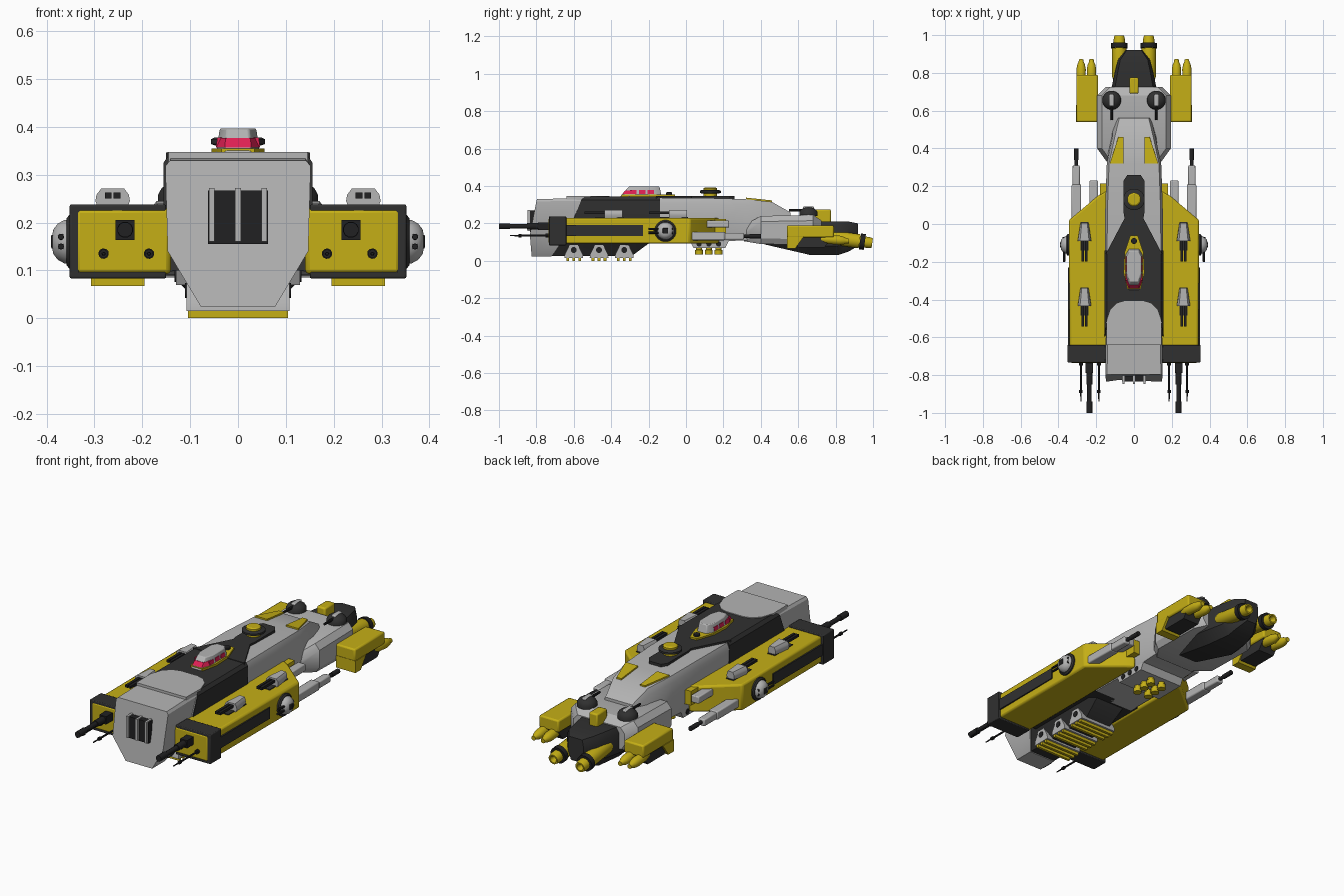
import bpy, bmesh, math
from mathutils import Vector


def material(name, r, g, b):
    m = bpy.data.materials.new(name)
    m.diffuse_color = (r, g, b, 1)
    return m


YELLOW = material("yellow paint", .56, .43, .008)
GREY = material("light grey", .46, .46, .46)
DARK = material("charcoal", .03, .03, .03)
BLACK = material("gun black", .015, .015, .016)
RED = material("red glass", .75, .015, .09)


def finish(name, bm, mat, mirror=False, bevel=0):
    bmesh.ops.recalc_face_normals(bm, faces=bm.faces[:])
    me = bpy.data.meshes.new(name)
    bm.to_mesh(me)
    bm.free()
    me.materials.append(mat)
    ob = bpy.data.objects.new(name, me)
    bpy.context.collection.objects.link(ob)
    if bevel:
        b = ob.modifiers.new("bevel", 'BEVEL')
        b.width, b.segments, b.limit_method = bevel, 2, 'ANGLE'
    if mirror:
        ob.modifiers.new("mirror", 'MIRROR')
    return ob


def loft(name, rings, mat, mirror=False, bevel=0):
    """Skin a series of equal-length 3D rings and cap the ends."""
    bm = bmesh.new()
    rows = [[bm.verts.new(p) for p in r] for r in rings]
    n = len(rows[0])
    for a, b in zip(rows, rows[1:]):
        for i in range(n):
            bm.faces.new((a[i], a[(i + 1) % n], b[(i + 1) % n], b[i]))
    bm.faces.new(rows[0])
    bm.faces.new(rows[-1])
    return finish(name, bm, mat, mirror, bevel)


def sym(half):
    """Close a half outline of (x, y, z) points across x = 0."""
    return half + [(-x, y, z) for x, y, z in reversed(half)]


def box(name, x, y, z, mat, mirror=False, bevel=0):
    ring = lambda h: [(x[0], y[0], h), (x[1], y[0], h), (x[1], y[1], h), (x[0], y[1], h)]
    return loft(name, [ring(z[0]), ring(z[1])], mat, mirror, bevel)


def plate(name, pts, z, mat, mirror=False, bevel=0):
    return loft(name, [[(x, y, h) for x, y in pts] for h in z], mat, mirror, bevel)


def side_prism(name, pts, x, mat, mirror=False, bevel=0):
    return loft(name, [[(h, y, z) for y, z in pts] for h in x], mat, mirror, bevel)


def lathe(name, start, axis, profile, mat, mirror=False, n=20):
    """Turn (distance, radius) pairs about an axis."""
    a = Vector(axis).normalized()
    u = a.orthogonal().normalized()
    v = a.cross(u)
    s = Vector(start)
    rings = []
    for d, r in profile:
        rings.append([s + a * d + (u * math.cos(t) + v * math.sin(t)) * r
                      for t in [2 * math.pi * i / n for i in range(n)]])
    return loft(name, rings, mat, mirror)


# --- nose block
loft("nose", [
    sym([(.077, -.825, .023), (.147, -.835, .14), (.152, -.80, .318), (.142, -.797, .33)]),
    sym([(.077, -.72, .023), (.147, -.64, .14), (.149, -.56, .32), (.14, -.50, .337)])], GREY)
plate("nose_top_arch", [(-.145, -.64), (.145, -.64), (.147, -.52), (.125, -.455), (.09, -.42), (.05, -.408),
                        (-.05, -.408), (-.09, -.42), (-.125, -.455), (-.147, -.52)], (.325, .347), GREY)
box("nose_intake", (-.063, .063), (-.835, -.79), (.155, .267), BLACK)
for x in (-.055, 0, .055):
    box("intake_bar", (x - .006, x + .006), (-.848, -.80), (.16, .272), GREY)

# --- dark armoured hull and keel
loft("armour_hull", [
    sym([(.145, -.63, .10), (.156, -.63, .15), (.156, -.56, .325), (.143, -.54, .343)]),
    sym([(.145, -.14, .10), (.156, -.14, .15), (.156, -.14, .325), (.143, -.14, .343)])], DARK)
loft("keel", [
    sym([(.074, -.75, .026), (.14, -.7, .14)]),
    sym([(.074, -.29, .026), (.14, -.26, .14)]),
    sym([(.085, -.19, .10), (.14, -.17, .14)])], DARK)
plate("armour_taper", sym_pts := [(-.15, -.16), (.15, -.16), (.05, .03), (.055, .06), (.055, .23), (.035, .26),
                                  (-.035, .26), (-.055, .23), (-.055, .06), (-.05, .03)], (.32, .346), DARK)

# --- grey middle hull sloping to the stern
loft("middle_hull", [
    sym([(.13, y, b), (.5 * (w + .15), y, b + .04), (w + .012, y, t - .03), (w, y, t)])
    for y, b, t, w in ((-.18, .10, .336, .143), (.1, .10, .336, .14), (.32, .11, .33, .132),
                       (.46, .10, .315, .102), (.56, .10, .258, .078))], GREY)
loft("slope_insert", [[(.055, .32, .3), (.13, .32, .3), (.128, .32, .338), (.055, .32, .338)],
                      [(.055, .46, .29), (.085, .46, .29), (.083, .46, .323), (.055, .46, .323)]], YELLOW, True)

# --- stern block and dark tail
loft("stern_block", [
    sym([(w - .02, y, b), (w, y, b + .03), (w, y, t - .03), (w - .025, y, t)])
    for y, b, t, w in ((.31, .105, .19, .13), (.40, .09, .24, .195), (.68, .085, .245, .195),
                       (.725, .10, .215, .15))], GREY)
loft("tail", [
    sym([(w * .6, y, b), (w, y, b + .05), (w, y, t - .03), (w * .85, y, t)])
    for y, b, t, w in ((.42, .088, .18, .09), (.67, .03, .21, .13), (.81, .03, .21, .10),
                       (.87, .05, .21, .085), (.92, .08, .20, .045))], DARK)
box("tail_fin_block", (-.025, .025), (.69, .775), (.19, .275), YELLOW, bevel=.008)

# --- stern engines
lathe("main_engine", (.078, .76, .128), (0, 1, -.14),
      [(0, .03), (.02, .038), (.17, .038), (.17, .03), (.22, .03), (.238, .026), (.238, .018), (.2, .01)], YELLOW, True)
lathe("engine_collar", (.078, .76, .128), (0, 1, -.14), [(.172, .03), (.172, .043), (.198, .043), (.198, .03)], BLACK, True)
box("side_engine", (.19, .305), (.54, .79), (.125, .19), YELLOW, True, .008)
side_prism("side_engine_front", [(.54, .13), (.54, .067), (.585, .067), (.63, .13)], (.195, .307), YELLOW, True)
side_prism("side_engine_belly", [(.575, .13), (.60, .072), (.74, .072), (.785, .13)], (.20, .295), DARK, True)
for x in (.225, .28):
    lathe("side_nozzle", (x, .72, .118), (0, 1, -.08),
          [(0, .015), (.03, .024), (.1, .025), (.125, .02), (.14, .013), (.152, .012), (.152, .006)], YELLOW, True)

# --- side pods
plate("side_pod", [(.14, -.735), (.34, -.735), (.345, .02), (.19, .15), (.14, .18)], (.092, .23), YELLOW, True, .01)
for nm, x, z in (("top", (.15, .352), (.215, .238)), ("bottom", (.15, .352), (.083, .1)), ("outer", (.33, .352), (.083, .238))):
    box("pod_collar_" + nm, x, (-.733, -.64), z, DARK, True, .004)
box("pod_side_panel", (.335, .349), (-.64, -.23), (.133, .192), DARK, True)
box("pod_tail_wedge", (.13, .18), (.1, .215), (.15, .225), YELLOW, True)
box("pod_gun_mount", (.216, .256), (-.79, -.72), (.164, .205), BLACK, True)
lathe("pod_main_gun", (.236, -.73, .185), (0, -1, 0),
      [(0, .017), (.12, .017), (.12, .012), (.21, .012), (.21, .016), (.27, .016), (.27, .008)], BLACK, True, 12)
for x in (.186, .281):
    lathe("pod_light_gun", (x, -.72, .135), (0, -1, 0),
          [(0, .011), (.03, .011), (.03, .005), (.16, .005), (.16, .009), (.175, .009), (.175, .004), (.22, .003)], BLACK, True, 10)

# --- turrets on top of the pods
for y in (-.05, -.395):
    plate("pod_turret_base", [(.24, y - .09), (.284, y - .09), (.284, y + .06), (.24, y + .06)], (.225, .234), DARK, True)
    loft("pod_turret", [[(.262 - w, y - .04, z), (.262 + w, y - .04, z), (.262 + .6 * w, y + .055, z), (.262 - .6 * w, y + .055, z)]
                        for w, z in ((.03, .23), (.036, .245), (.034, .258), (.024, .271))], GREY, True)
    for x in (.253, .271):
        box("pod_turret_gun", (x - .007, x + .007), (y - .148, y - .02), (.25, .263), BLACK, True)

# --- ball turrets on the pod sides
lathe("ball_turret_rim", (.33, -.11, .16), (1, 0, 0), [(0, .058), (.022, .058), (.028, .05)], DARK, True)
lathe("ball_turret", (.345, -.11, .16), (1, 0, 0), [(0, .048), (.018, .046), (.032, .038), (.041, .026), (.044, .01)], GREY, True)
for z in (.15, .17):
    lathe("ball_turret_gun", (.37, -.07, z), (0, -1, 0), [(0, .008), (.13, .006)], BLACK, True, 8)
box("ball_turret_slot", (.355, .391), (-.125, -.095), (.145, .175), BLACK, True, .004)

# --- rear-facing guns behind the pods
box("rear_gun_body", (.28, .33), (.0, .21), (.11, .155), GREY, True, .006)
box("rear_gun_sleeve", (.287, .325), (.2, .31), (.113, .15), GREY, True, .006)
lathe("rear_gun_barrel", (.305, .3, .132), (0, 1, 0), [(0, .009), (.04, .009), (.04, .012), (.1, .012), (.1, .006)], BLACK, True, 12)
box("rear_stub", (.19, .235), (.09, .23), (.177, .215), GREY, True, .005)

# --- bridge
plate("bridge_base", [(-.035, -.345), (.035, -.345), (.055, -.26), (.05, -.15), (.02, -.06), (-.02, -.06), (-.05, -.15), (-.055, -.26)],
      (.34, .355), YELLOW)
lathe("bridge_beacon", (0, -.09, .35), (0, 0, 1), [(0, .016), (.015, .016), (.018, .008)], BLACK)


def cabin_ring(z, g=0.0):
    t = (z - .345) / .052
    w, f, b = .046 - .008 * t + g, -.35 + .045 * t - g, -.13 - .012 * t + g
    return [(-w * .6, f, z), (w * .6, f, z), (w, f + .045, z), (w, b - .03, z), (w * .6, b, z),
            (-w * .6, b, z), (-w, b - .03, z), (-w, f + .045, z)]


loft("bridge_cabin", [cabin_ring(.343), cabin_ring(.397)], GREY, bevel=.004)
front = lambda z, g: [cabin_ring(z, g)[i] for i in (7, 0, 1, 2)]
loft("bridge_front_window", [front(.357, .002), front(.377, .002)], RED)
for y in (-.283, -.235, -.19):
    loft("bridge_side_window", [[(.03, y - .016, z), (x, y - .016, z), (x, y + .018, z), (.03, y + .018, z)]
                                for z, x in ((.358, .0462), (.378, .0432))], RED, True)

# --- central top turret
lathe("top_turret_foot", (0, .13, .34), (0, 0, 1), [(0, .036), (.022, .036)], YELLOW)
lathe("top_turret_ring", (0, .13, .36), (0, 0, 1), [(0, .045), (.004, .057), (.014, .057), (.018, .05)], DARK)
lathe("top_turret_cap", (0, .13, .37), (0, 0, 1), [(0, .036), (.018, .036), (.023, .028)], YELLOW)

# --- domed turrets on the stern
lathe("stern_turret", (.118, .655, .24), (0, 0, 1), [(0, .05), (.018, .05), (.032, .042), (.043, .026), (.048, .008)], DARK, True)
box("stern_turret_cheek", (.106, .13), (.625, .685), (.26, .29), GREY, True, .005)
lathe("stern_turret_gun", (.118, .64, .27), (0, -1, 0), [(0, .008), (.09, .006)], BLACK, True, 8)

# --- belly bays: cross beams with round ports and yellow rails
for y in (-.60, -.465, -.33):
    side_prism("belly_beam", [(y - .05, .015), (y + .05, .015), (y + .048, .035), (y + .02, .088), (y - .02, .088), (y - .048, .035)],
               (-.108, .108), GREY)
    lathe("belly_port", (.1, y, .058), (1, 0, 0), [(0, .016), (.011, .016)], BLACK, True, 16)
    for d in (-.032, 0, .032):
        box("belly_rail", (-.105, .105), (y + d - .007, y + d + .007), (0, .018), YELLOW)

# --- belly thrusters under the middle hull
side_prism("thruster_mount", [(.02, .11), (.04, .07), (.21, .07), (.23, .11)], (-.13, .13), GREY)
for y in (.07, .122, .174):
    lathe("mount_port", (.12, y, .09), (1, 0, 0), [(0, .014), (.013, .014)], BLACK, True, 14)
    lathe("belly_thruster", (.035, y, .075), (0, 0, -1), [(0, .016), (.015, .016), (.018, .021), (.042, .021), (.042, .012)], YELLOW, True, 14)

# --- shading
for o in bpy.data.objects:
    o.select_set(True)
    bpy.context.view_layer.objects.active = o
bpy.ops.object.shade_smooth_by_angle(angle=math.radians(32))
